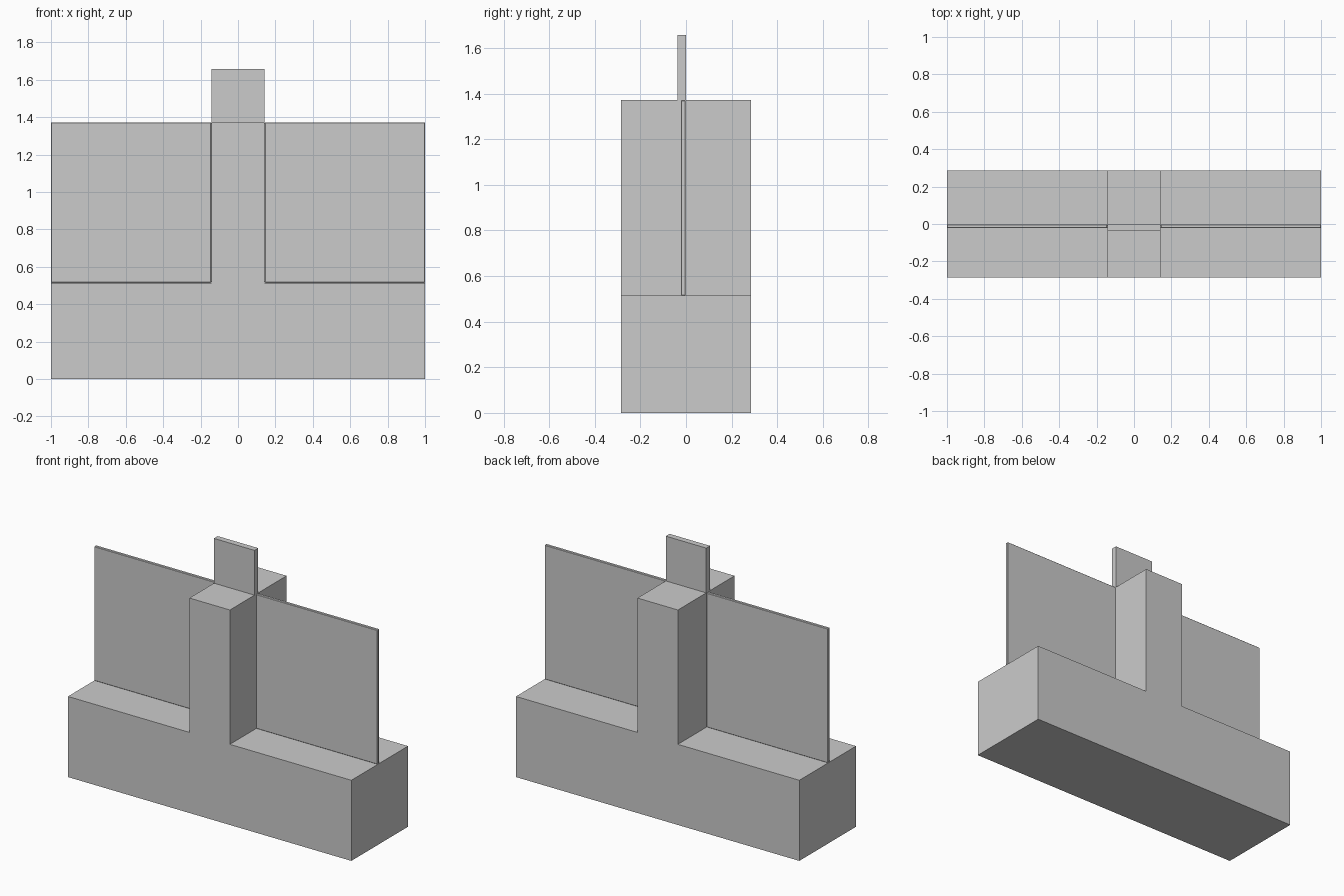
import bpy, bmesh

if "Cube" in bpy.data.objects:
    bpy.data.objects.remove(bpy.data.objects["Cube"])

U = 1 / 3.5                       # model module
HALF_W, HALF_D = 1.0, U           # base half width and depth
COL, STEP, TOP = U / 2, 1.8 * U, 4.8 * U


def finish(bm, name):
    bmesh.ops.recalc_face_normals(bm, faces=bm.faces[:])
    mesh = bpy.data.meshes.new(name)
    bm.to_mesh(mesh)
    bm.free()
    ob = bpy.data.objects.new(name, mesh)
    bpy.context.collection.objects.link(ob)
    return ob


def box(name, lo, hi):
    bm = bmesh.new()
    bmesh.ops.create_cube(bm, size=1)
    for v in bm.verts:
        v.co = [hi[i] if v.co[i] > 0 else lo[i] for i in range(3)]
    return finish(bm, name)


# Base and central column: one inverted-T profile extruded in depth
right_half = [(HALF_W, 0), (HALF_W, STEP), (COL, STEP), (COL, TOP)]
profile = right_half + [(-x, z) for x, z in reversed(right_half)]
bm = bmesh.new()
face = bm.faces.new([bm.verts.new((x, -HALF_D, z)) for x, z in profile])
ext = bmesh.ops.extrude_face_region(bm, geom=[face])
moved = [g for g in ext["geom"] if isinstance(g, bmesh.types.BMVert)]
bmesh.ops.translate(bm, verts=moved, vec=(0, 2 * HALF_D, 0))
finish(bm, "base_and_column")

# Thin upright panels beside the column, with finely chamfered edges
for name, x0, x1 in (("left_panel", -HALF_W, -COL), ("right_panel", COL, HALF_W)):
    panel = box(name, (x0, -0.022, STEP), (x1, -0.002, TOP))
    bevel = panel.modifiers.new("edge_chamfer", "BEVEL")
    bevel.width = 0.003
    bevel.segments = 1

# Top tab standing on the column
box("top_tab", (-COL, -0.038, TOP), (COL, 0, 5.8 * U))
